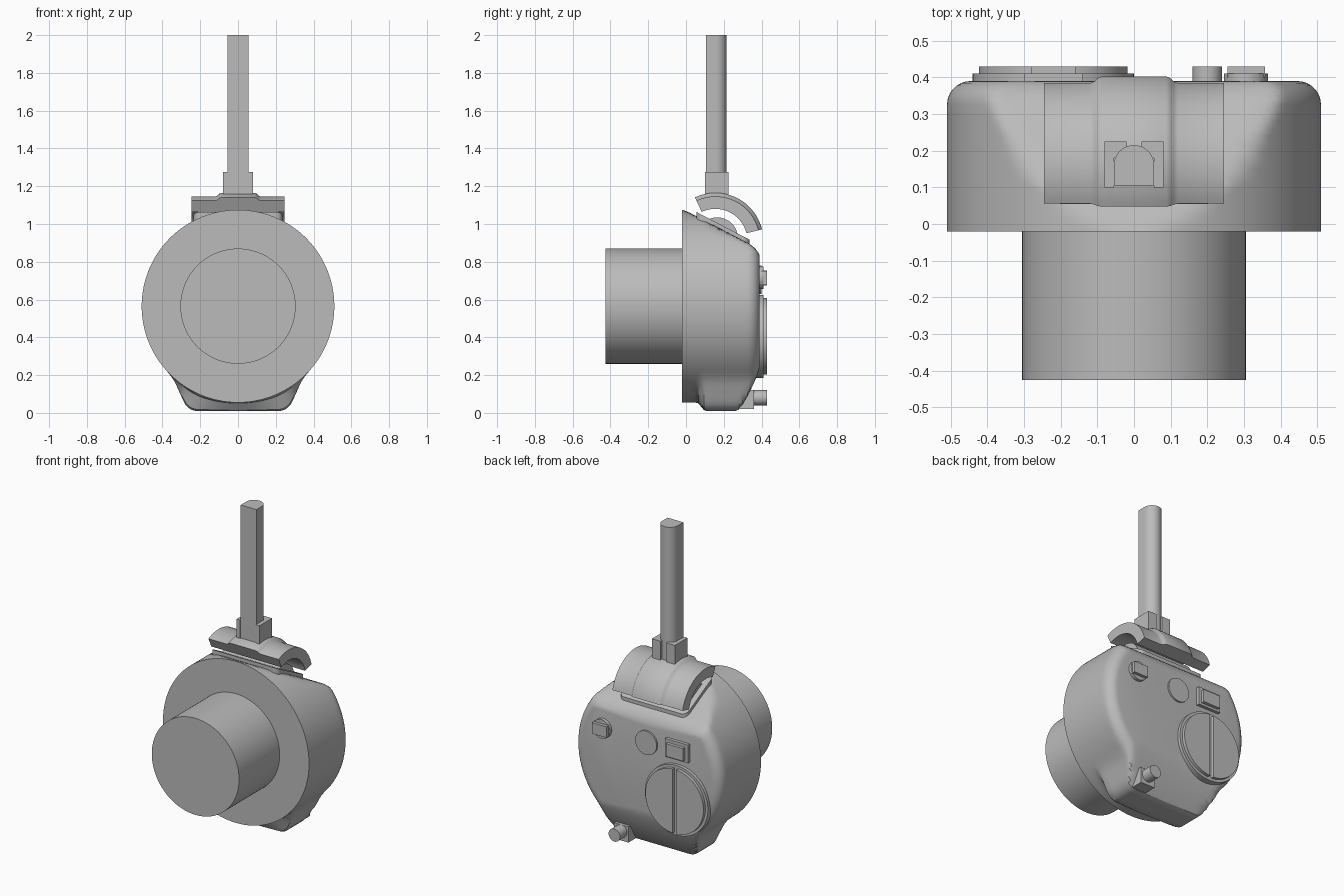
import bpy, bmesh, math
from mathutils import Vector

if "Cube" in bpy.data.objects:
    bpy.data.objects.remove(bpy.data.objects["Cube"], do_unlink=True)

grey = bpy.data.materials.new("mid_grey")
grey.use_nodes = True
grey.diffuse_color = (0.5, 0.5, 0.5, 1)
grey.node_tree.nodes["Principled BSDF"].inputs["Base Color"].default_value = (0.5, 0.5, 0.5, 1)

CZ = 0.565          # height of the round housing's axis
BACK = 0.39         # flat back face


def loft(name, rings):
    """Skin a stack of equal-length closed rings and cap both ends."""
    bm = bmesh.new()
    rows = [[bm.verts.new(p) for p in ring] for ring in rings]
    n = len(rows[0])
    for a, b in zip(rows, rows[1:]):
        for i in range(n):
            j = (i + 1) % n
            bm.faces.new((a[i], a[j], b[j], b[i]))
    bm.faces.new(rows[0])
    bm.faces.new(rows[-1])
    bmesh.ops.recalc_face_normals(bm, faces=bm.faces)
    me = bpy.data.meshes.new(name)
    bm.to_mesh(me)
    bm.free()
    ob = bpy.data.objects.new(name, me)
    bpy.context.collection.objects.link(ob)
    me.materials.append(grey)
    bpy.ops.object.select_all(action='DESELECT')
    ob.select_set(True)
    bpy.context.view_layer.objects.active = ob
    bpy.ops.object.shade_smooth_by_angle(angle=math.radians(30))
    return ob


def prism(name, pts, axis, lo, hi):
    """Extrude a 2D profile along x (profile yz), y (profile xz) or z (profile xy)."""
    place = {'x': lambda u, v, t: (t, u, v),
             'y': lambda u, v, t: (u, t, v),
             'z': lambda u, v, t: (u, v, t)}[axis]
    return loft(name, [[place(u, v, t) for u, v in pts] for t in (lo, hi)])


def arc(cu, cv, r, a0=0, a1=360, n=48):
    full = a1 - a0 == 360
    return [(cu + r * math.cos(math.radians(a0 + (a1 - a0) * i / (n if full else n - 1))),
             cv + r * math.sin(math.radians(a0 + (a1 - a0) * i / (n if full else n - 1))))
            for i in range(n)]


def rect(u0, u1, v0, v1):
    return [(u0, v0), (u1, v0), (u1, v1), (u0, v1)]


def smin(a, b, k):
    h = max(k - abs(a - b), 0) / k
    return min(a, b) - h * h * k / 4


def housing_radius(ang, y):
    """Polar outline of the housing at depth y; ang is measured from straight down."""
    c, s = math.cos(ang), abs(math.sin(ang))
    r = 0.51
    # flared foot, fading in behind the front rim
    if c > 0.5:
        foot = smin(0.515 / (s + 0.45 * c), 0.555 / c, 0.06)
        t = min(max((y - 0.055) / 0.05, 0), 1)
        r += (-smin(-foot, -r, 0.02) - r) * t * t * (3 - 2 * t)
    # sloped top and chamfered underside
    if c < -0.05:
        r = smin(r, (1.07 - 0.52 * y - CZ) / -c, 0.015 + 0.03 * max(y, 0)) if y > -0.01 else r
    if c > 0.05 and y > 0.24:
        r = smin(r, (CZ - 0.01 - (y - 0.28) * 1.75) / c, 0.03)
    # rounded back edge
    R = 0.065
    d = max(y - (BACK - R), 0)
    return r - (R - math.sqrt(max(R * R - d * d, 0)))


# Housing and front barrel
stations = [-0.02, -0.005, 0.02, 0.05, 0.065, 0.08, 0.095, 0.11, 0.15, 0.2, 0.24, 0.26, 0.28, 0.3,
            0.325, 0.34, 0.355, 0.367, 0.377, 0.384, 0.388, BACK]
N = 180
rings = []
for y in stations:
    ring = []
    for i in range(N):
        a = 2 * math.pi * i / N
        r = housing_radius(a, y)
        ring.append((r * math.sin(a), y, CZ - r * math.cos(a)))
    rings.append(ring)
loft("housing", rings)
prism("front_barrel", arc(0, CZ, 0.305, n=96), 'y', -0.425, -0.015)

# Large slotted dial on the back
DX, DZ = -0.22, 0.405
prism("dial_base", arc(DX, DZ, 0.22, n=64), 'y', 0.37, 0.41)
for name, a0 in (("dial_left_half", -86.5), ("dial_right_half", 93.5)):
    prism(name, arc(DX, DZ, 0.203, a0, a0 + 173, 40), 'y', 0.40, 0.43)

# Row of controls above the dial
prism("selector_base", arc(0.305, 0.715, 0.06), 'y', 0.37, 0.41)
prism("selector_grip", rect(0.255, 0.357, 0.68, 0.75), 'y', 0.40, 0.43)
prism("round_button", arc(0, 0.705, 0.075), 'y', 0.37, 0.40)
prism("rocker_base", rect(-0.30, -0.14, 0.66, 0.775), 'y', 0.37, 0.41)
prism("rocker_cap", rect(-0.28, -0.16, 0.675, 0.755), 'y', 0.40, 0.43)

# Small pin on the lower chamfer
prism("pin_mount", rect(0.15, 0.25, 0.02, 0.12), 'y', 0.25, 0.36)
prism("pin", arc(0.2, 0.08, 0.04, n=32), 'y', 0.33, 0.43)

# Curved saddle over the sloped top, thicker in the middle
SY, SZ = 0.155, 0.91
saddle = []
for x, r in ((-0.245, 0.236), (-0.12, 0.236), (-0.108, 0.241), (-0.1, 0.25), (-0.088, 0.255),
             (0.088, 0.255), (0.1, 0.25), (0.108, 0.241), (0.12, 0.236), (0.245, 0.236)):
    profile = arc(SY, SZ, r, 14, 115, 32) + arc(SY, SZ, 0.17, 115, 14, 32)
    saddle.append([(x, u, v) for u, v in profile])
loft("saddle", saddle)
prism("saddle_core", arc(SY + 0.01, 0.925, 0.11), 'x', -0.2, 0.2)

# Mounting plate lying on the slope
plate = []
for dz in (-0.02, 0.022):
    ring = []
    for cx, cy, a0 in ((0.2, 0.30, 0), (-0.2, 0.30, 90), (-0.2, 0.09, 180), (0.2, 0.09, 270)):
        for u, v in arc(cx, cy, 0.035, a0, a0 + 90, 8):
            ring.append((u, v, 1.07 - 0.52 * v + dz))
    plate.append(ring)
loft("saddle_plate", plate)

# Upright strap with a rounded back, held by a two-sided clip
strap = [(-0.055, 0.105), (0.055, 0.105)] + arc(0, 0.16, 0.055, 0, 180, 24)
prism("strap", strap, 'z', 1.13, 2.0)
for name, s in (("clip_left", 1), ("clip_right", -1)):
    clip = [(0.055, 0.1), (0.08, 0.1), (0.08, 0.225), (0.02, 0.225), (0.02, 0.18), (0.055, 0.18)]
    prism(name, [(s * u, v) for u, v in clip], 'z', 1.12, 1.275)
